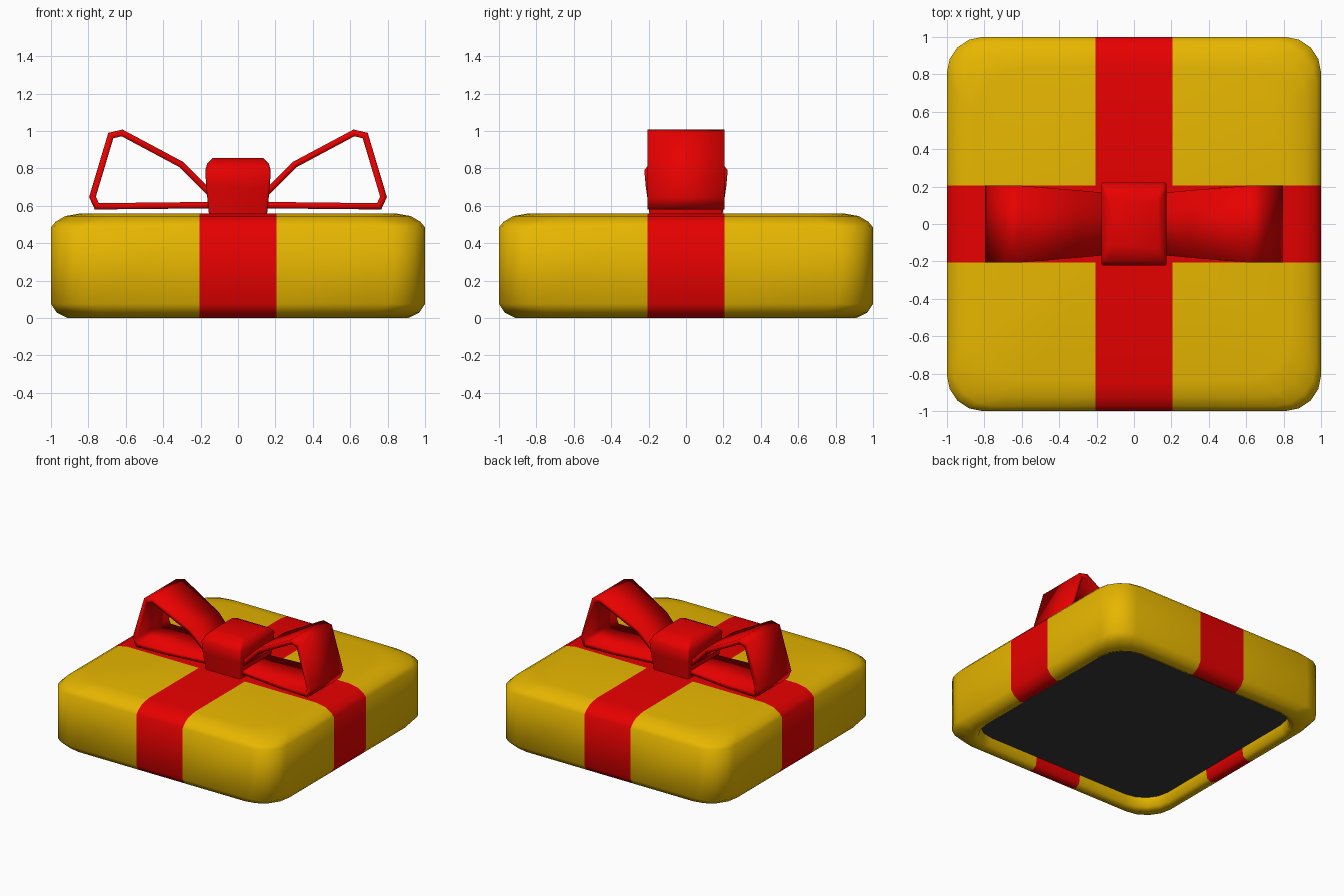
import bpy, bmesh, math
from mathutils import Vector

if "Cube" in bpy.data.objects:
    bpy.data.objects.remove(bpy.data.objects["Cube"])


def material(name, rgb):
    m = bpy.data.materials.new(name)
    m.diffuse_color = (*rgb, 1)
    m.use_nodes = True
    m.node_tree.nodes["Principled BSDF"].inputs["Base Color"].default_value = m.diffuse_color
    return m


YELLOW = material("golden yellow", (0.80, 0.47, 0.0))
RED = material("ribbon red", (0.80, 0.0, 0.0))
DARK = material("dark grey", (0.038, 0.038, 0.038))


def finish(bm, name, mats, angle):
    bmesh.ops.recalc_face_normals(bm, faces=bm.faces[:])
    me = bpy.data.meshes.new(name)
    bm.to_mesh(me)
    bm.free()
    for m in mats:
        me.materials.append(m)
    ob = bpy.data.objects.new(name, me)
    bpy.context.collection.objects.link(ob)
    bpy.ops.object.select_all(action='DESELECT')
    ob.select_set(True)
    bpy.context.view_layer.objects.active = ob
    bpy.ops.object.shade_smooth_by_angle(angle=math.radians(angle))
    return ob


def ring(bm, hx, hy, r, z, seg):
    """Rounded rectangle of vertices."""
    out = []
    for q, (sx, sy) in enumerate(((1, 1), (-1, 1), (-1, -1), (1, -1))):
        for i in range(seg + 1):
            a = math.pi / 2 * (q + i / seg)
            out.append(bm.verts.new((sx * (hx - r) + r * math.cos(a),
                                     sy * (hy - r) + r * math.sin(a), z)))
    return out


def loft(bm, sections, seg, first_material=0):
    rings = [ring(bm, *s, seg) for s in sections]
    bm.faces.new(rings[0]).material_index = first_material
    bm.faces.new(rings[-1])
    n = len(rings[0])
    for a, b in zip(rings, rings[1:]):
        for i in range(n):
            j = (i + 1) % n
            bm.faces.new((a[i], a[j], b[j], b[i]))


# Box: recessed dark underside, rim, rounded sides and top
bm = bmesh.new()
profile = [(0.86, 0.22, 0.09), (0.87, 0.22, 0.02), (0.91, 0.25, 0.0),
           (0.97, 0.23, 0.03), (1.0, 0.19, 0.075), (1.0, 0.19, 0.485),
           (0.975, 0.23, 0.515), (0.925, 0.26, 0.545), (0.84, 0.27, 0.56)]
loft(bm, [(h, h, r, z) for h, r, z in profile], 4, first_material=2)

# Crossed ribbon: cut the shell along the ribbon edges and colour the bands
W = 0.206
for axis in ((1, 0, 0), (0, 1, 0)):
    for s in (-W, W):
        bmesh.ops.bisect_plane(bm, geom=bm.verts[:] + bm.edges[:] + bm.faces[:],
                               plane_co=Vector(axis) * s, plane_no=axis)
for f in bm.faces:
    c = f.calc_center_median()
    if f.material_index != 2 and min(abs(c.x), abs(c.y)) < W - 0.001:
        f.material_index = 1
finish(bm, "gift_box", (YELLOW, RED, DARK), 60)

# Bow loops: thick strip swept along a profile, (x, z, half width)
PATH = [(0.08, 0.605, 0.16), (0.17, 0.604, 0.166), (0.50, 0.600, 0.198),
        (0.755, 0.598, 0.206), (0.778, 0.648, 0.206), (0.68, 0.976, 0.206),
        (0.62, 0.990, 0.206), (0.305, 0.822, 0.180), (0.15, 0.667, 0.165),
        (0.08, 0.60, 0.16)]
T = 0.017


def bow_loop(name, side):
    bm = bmesh.new()
    pts = [Vector((x, z)) for x, z, w in PATH]
    rows = []
    for i, p in enumerate(pts):
        d0 = (p - pts[i - 1]).normalized() if i else (pts[1] - p).normalized()
        d1 = (pts[i + 1] - p).normalized() if i + 1 < len(pts) else d0
        t = (d0 + d1).normalized()
        nrm = Vector((t.y, -t.x)) * T / max(0.6, t.dot(d0))
        w = PATH[i][2]
        rows.append([bm.verts.new((side * q.x, y, q.y)) for q, y in
                     ((p + nrm, -w), (p + nrm, w), (p - nrm, w), (p - nrm, -w))])
    bm.faces.new(rows[0])
    bm.faces.new(rows[-1])
    for a, b in zip(rows, rows[1:]):
        for i in range(4):
            j = (i + 1) % 4
            bm.faces.new((a[i], a[j], b[j], b[i]))
    finish(bm, name, (RED,), 120)


bow_loop("bow_loop_right", 1)
bow_loop("bow_loop_left", -1)

# Bow knot: bulging block in the middle
bm = bmesh.new()
loft(bm, [(0.155, 0.195, 0.012, 0.55), (0.16, 0.20, 0.012, 0.60),
          (0.17, 0.215, 0.012, 0.70), (0.175, 0.223, 0.012, 0.79),
          (0.165, 0.195, 0.02, 0.825), (0.135, 0.13, 0.02, 0.857)], 2)
finish(bm, "bow_knot", (RED,), 80)
